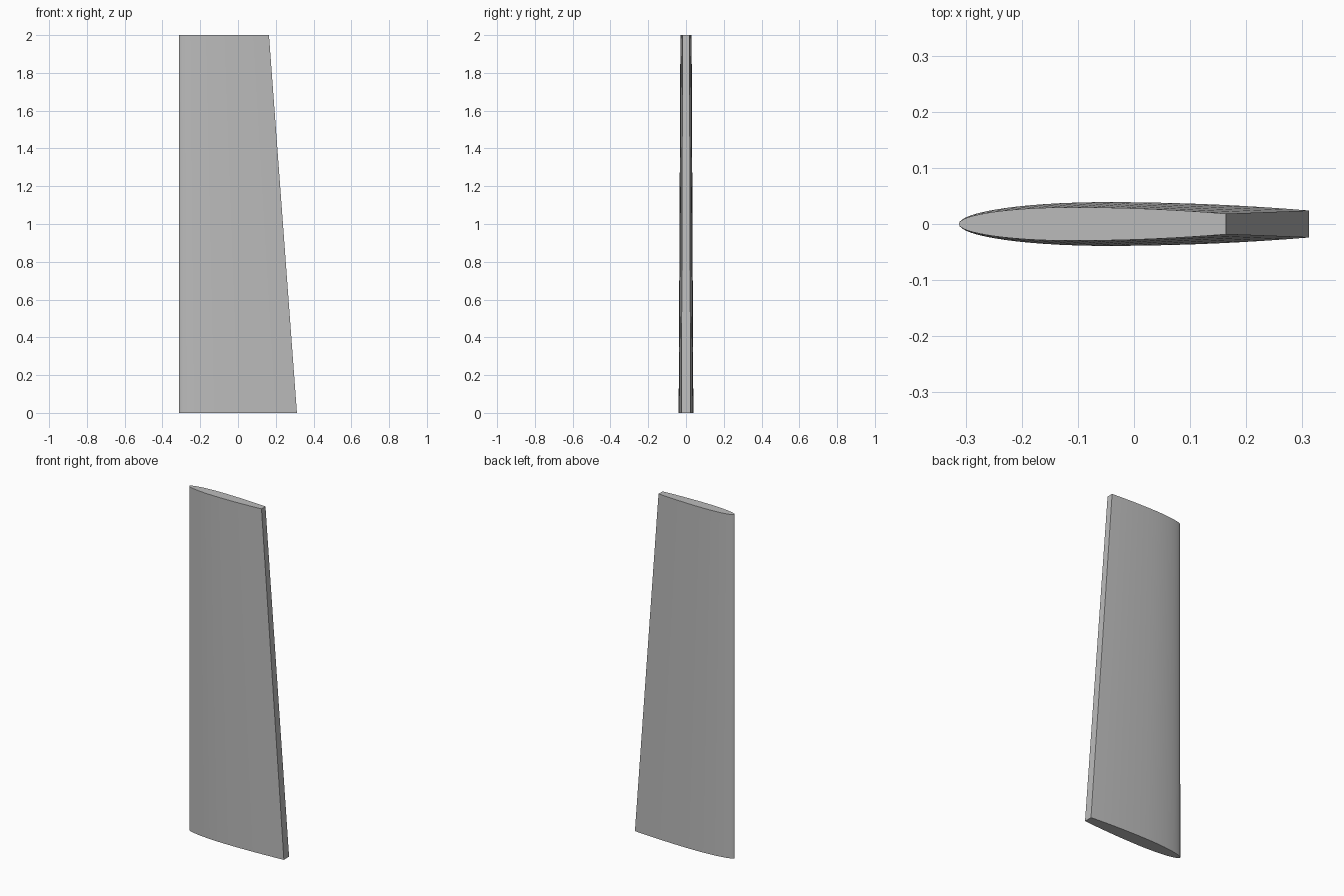
import bpy, bmesh, math

cube = bpy.data.objects.get("Cube")
if cube:
    bpy.data.objects.remove(cube, do_unlink=True)

HEIGHT = 2.0
LEADING_X = -0.312
ROOT_CHORD, TIP_CHORD = 0.624, 0.476
PEAK = 0.42               # chord fraction of greatest thickness
HALF_MAX, HALF_TAIL = 0.0625, 0.0385   # half thickness per unit chord
STEPS = 24

grey = bpy.data.materials.new("plain grey")
grey.use_nodes = True
colour = (0.5, 0.5, 0.5, 1)
grey.diffuse_color = colour
grey.node_tree.nodes["Principled BSDF"].inputs["Base Color"].default_value = colour


def half_thickness(u):
    """Elliptical nose, then a parabolic run to a blunt tail."""
    if u < PEAK:
        return HALF_MAX * math.sqrt(max(0, 1 - ((PEAK - u) / PEAK) ** 2))
    return HALF_MAX - (HALF_MAX - HALF_TAIL) * ((u - PEAK) / (1 - PEAK)) ** 2


# Closed section from tail, round the nose, back to tail
stations = [1 - math.cos(math.pi / 2 * i / STEPS) for i in range(STEPS + 1)]
section = [(u, half_thickness(u)) for u in reversed(stations)]
section += [(u, -half_thickness(u)) for u in stations[1:]]

# Tapered blade: straight leading edge, slanted blunt trailing edge
bm = bmesh.new()
rings = [[bm.verts.new((LEADING_X + u * chord, t * chord, z)) for u, t in section]
         for z, chord in ((0, ROOT_CHORD), (HEIGHT, TIP_CHORD))]
root, tip = rings
for i in range(len(section)):
    j = (i + 1) % len(section)
    bm.faces.new((root[i], root[j], tip[j], tip[i]))
bm.faces.new(list(reversed(root)))
bm.faces.new(tip)
bmesh.ops.recalc_face_normals(bm, faces=bm.faces)

mesh = bpy.data.meshes.new("blade")
bm.to_mesh(mesh)
bm.free()
mesh.materials.append(grey)
blade = bpy.data.objects.new("blade", mesh)
bpy.context.collection.objects.link(blade)
bpy.context.view_layer.objects.active = blade
blade.select_set(True)
bpy.ops.object.shade_smooth_by_angle(angle=math.radians(35))
